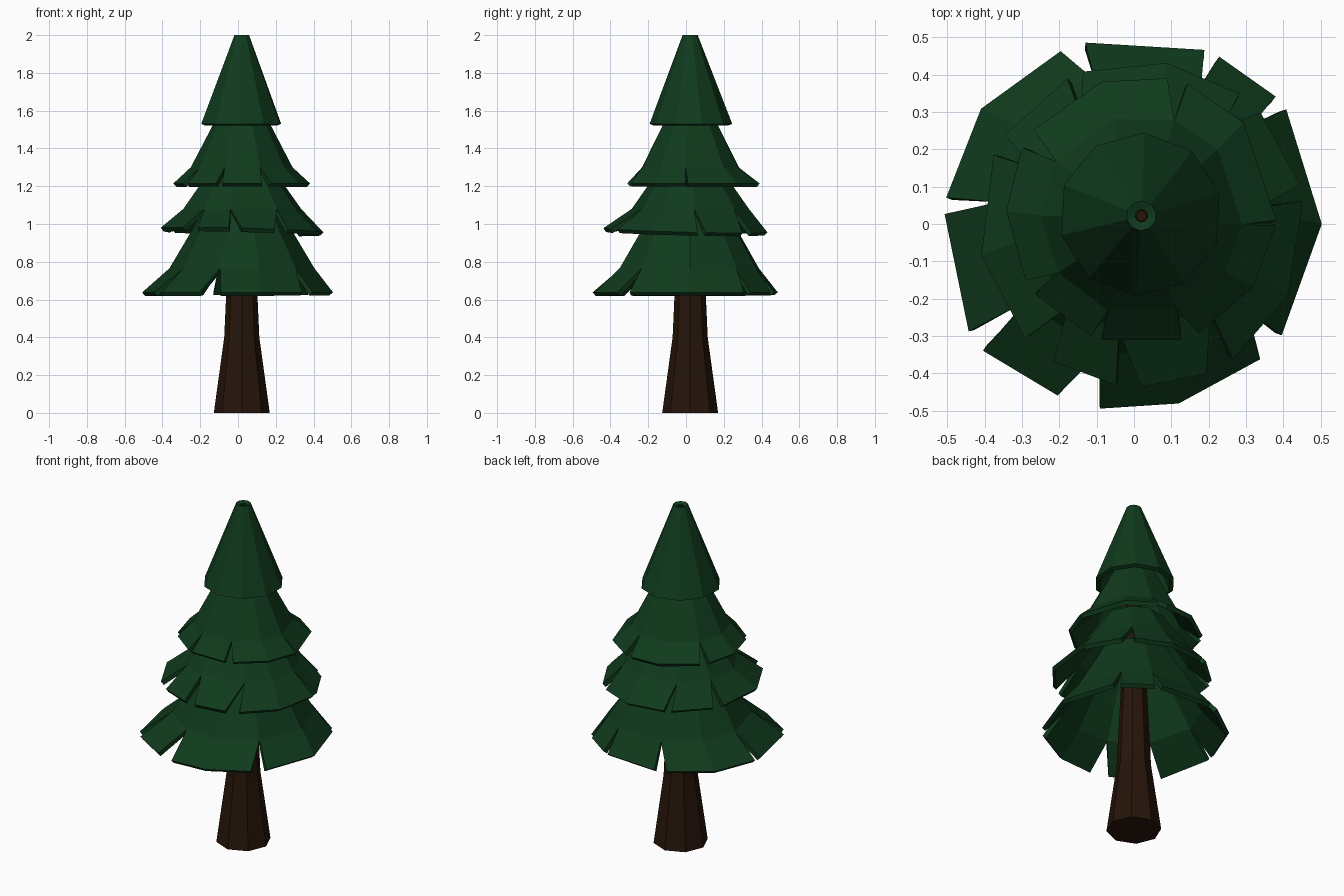
import bpy
from math import cos, sin, radians

if "Cube" in bpy.data.objects:
    bpy.data.objects.remove(bpy.data.objects["Cube"])


def material(name, rgb):
    m = bpy.data.materials.new(name)
    m.diffuse_color = (*rgb, 1)
    m.use_nodes = True
    m.node_tree.nodes["Principled BSDF"].inputs["Base Color"].default_value = m.diffuse_color
    return m


GREEN = material("needles", (0.005, 0.043, 0.012))
BROWN = material("bark", (0.02, 0.0075, 0.003))
AXIS = (0.02, 0.022)


def polar(c, r, deg, z):
    return (c[0] + r * cos(radians(deg)), c[1] + r * sin(radians(deg)), z)


def make(name, verts, faces, mat):
    me = bpy.data.meshes.new(name)
    me.from_pydata(verts, [], faces)
    me.materials.append(mat)
    ob = bpy.data.objects.new(name, me)
    bpy.context.collection.objects.link(ob)
    return ob


def tier(name, profile, columns, rim_centre=AXIS, tilt=0.0, scale={}):
    """Hollow skirt of branches. A column is one angle, or a slit given as
    (rim start, rim end, apex). The rim can tilt; scale stretches single columns."""
    cols = []
    for c in columns:
        c = c if isinstance(c, tuple) else (c, c)
        cols.append(c if len(c) == 3 else (*c, (c[0] + c[1]) / 2))
    n = len(cols)
    verts, faces = [], []
    # upper rings, listed from top to bottom
    for r, z in profile[:-1]:
        verts += [polar(AXIS, r, apex, z) for a, b, apex in cols]
    rings = len(profile) - 1
    for k in range(rings - 1):
        for i in range(n):
            j = (i + 1) % n
            faces.append((k * n + i, (k + 1) * n + i, (k + 1) * n + j, k * n + j))
    # rim, with V-shaped slits
    left, right = [], []
    for i, (a, b, apex) in enumerate(cols):
        left.append(len(verts))
        for ang in ([a] if a == b else [a, b]):
            r, z = profile[-1]
            x, y, z = polar(rim_centre, r * scale.get(i, 1), ang, z)
            verts.append((x, y, z - tilt * (x + y)))
        right.append(len(verts) - 1)
    base = (rings - 1) * n
    for i in range(n):
        j = (i + 1) % n
        faces.append((base + i, right[i], left[j], base + j))
    ob = make(name, verts, faces, GREEN)
    mod = ob.modifiers.new("thickness", 'SOLIDIFY')
    mod.thickness = 0.025
    mod.offset = -1


# Trunk: eight sides, flared at the foot, running up to the tip
S = 8
prof = [(0.148, 0), (0.093, 0.4), (0.083, 0.62), (0.015, 1.98)]
tv = [polar(AXIS, r, i * 360 / S, z) for r, z in prof for i in range(S)]
tf = [(k * S + i, k * S + (i + 1) % S, (k + 1) * S + (i + 1) % S, (k + 1) * S + i)
      for k in range(len(prof) - 1) for i in range(S)]
tf += [tuple(reversed(range(S))), tuple(range(3 * S, 4 * S))]
make("trunk", tv, tf, BROWN)

# Branch tiers from bottom to top, each tucked just inside the next one
tier("branches_bottom", [(0.2, 1.08), (0.275, 0.95), (0.385, 0.765), (0.503, 0.638)],
     [0, (37, 42), (63, 68), (105, 113), 143, (172, 177), (213, 220),
      (246, 259.5), 284, (313, 323)], (0, 0),
     scale={1: 1.015, 4: 1.02, 5: 1.01, 6: 1.05, 8: 0.985, 9: 0.985})
tier("branches_lower", [(0.165, 1.3), (0.23, 1.2), (0.315, 1.08), (0.437, 0.968)],
     [(8, 14, 4), (43, 53), 81, (111, 117, 121), (147, 155, 156), 191,
      (224.5, 237.5), (261, 270, 259), (293.5, 304, 306), 334], (0.02, 0), tilt=0.025)
tier("branches_upper", [(0.11, 1.61), (0.15, 1.53), (0.27, 1.3), (0.362, 1.215)],
     [(-6, -4), 41, (70, 79, 71), 107, (143, 152), 180, (211, 218),
      (248, 253), (287, 295), 326], (0.02, 0.035))
tier("branches_top", [(0.04, 2.0), (0.219, 1.53)],
     [15 + 36 * i for i in range(10)], (0.017, 0.026))
